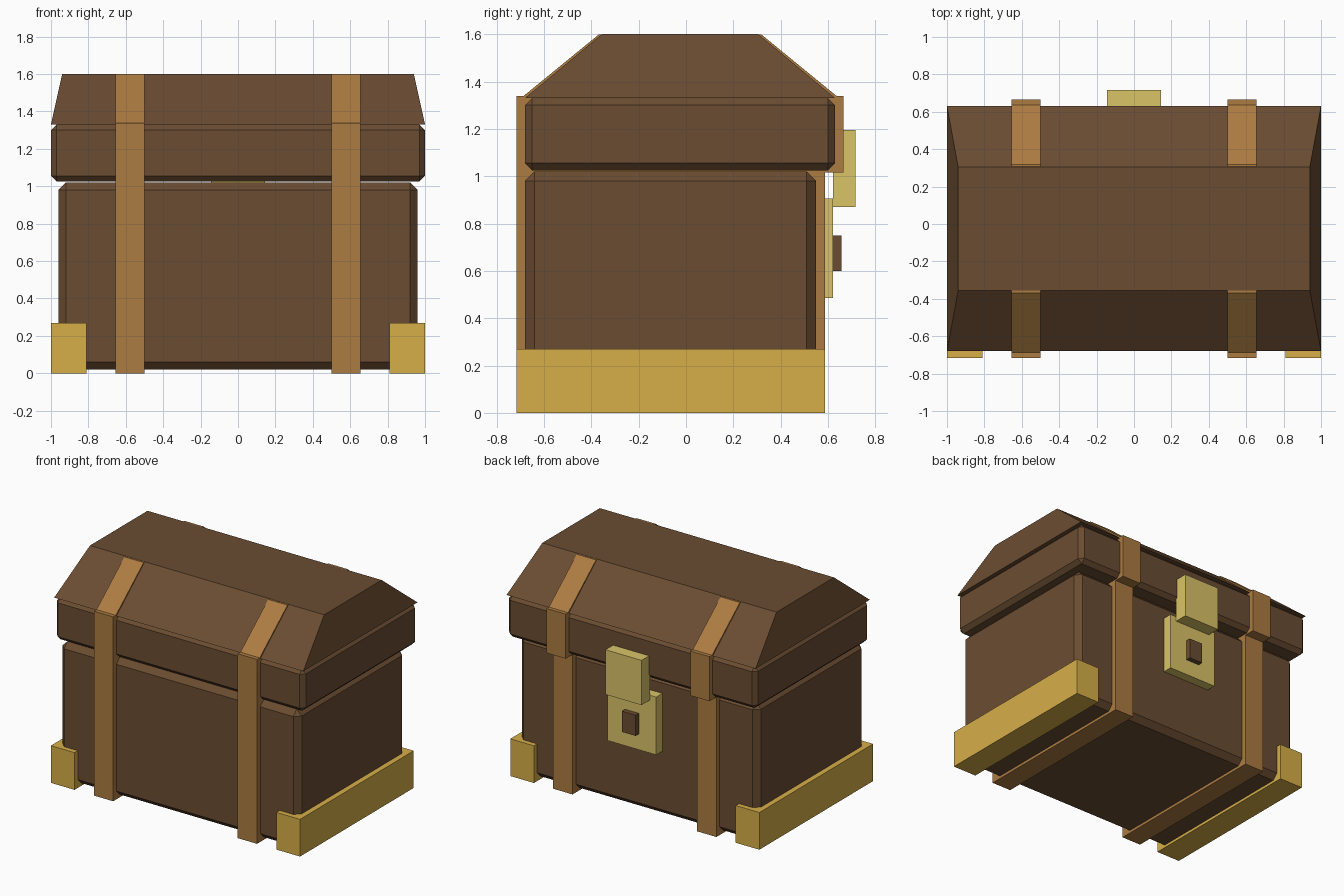
import bpy, bmesh

if "Cube" in bpy.data.objects:
    bpy.data.objects.remove(bpy.data.objects["Cube"])


def material(name, rgb):
    m = bpy.data.materials.new(name)
    m.diffuse_color = (*rgb, 1)
    m.use_nodes = True
    m.node_tree.nodes["Principled BSDF"].inputs["Base Color"].default_value = m.diffuse_color
    return m


WOOD = material("dark wood", (0.145, 0.073, 0.031))
STRAP = material("leather strap", (0.415, 0.200, 0.054))
GOLD = material("gold corner", (0.680, 0.425, 0.066))
BRASS = material("pale brass", (0.700, 0.550, 0.137))


def finish(name, bm, mat):
    bmesh.ops.recalc_face_normals(bm, faces=bm.faces)
    me = bpy.data.meshes.new(name)
    bm.to_mesh(me)
    bm.free()
    me.materials.append(mat)
    ob = bpy.data.objects.new(name, me)
    bpy.context.collection.objects.link(ob)
    return ob


def box(name, x, y, z, mat, chamfer=0):
    """Box from (min, max) ranges, optionally chamfered on every edge."""
    bm = bmesh.new()
    bmesh.ops.create_cube(bm, size=1)
    for v in bm.verts:
        v.co = [r[0] if c < 0 else r[1] for c, r in zip(v.co, (x, y, z))]
    if chamfer:
        bmesh.ops.bevel(bm, geom=bm.edges[:], offset=chamfer, segments=1,
                        affect='EDGES')
    return finish(name, bm, mat)


def prism(name, x, profile, mat):
    """Extrude a (y, z) profile along x."""
    bm = bmesh.new()
    face = bm.faces.new([bm.verts.new((x[0], *p)) for p in profile])
    ext = bmesh.ops.extrude_face_region(bm, geom=[face])
    for g in ext["geom"]:
        if isinstance(g, bmesh.types.BMVert):
            g.co.x = x[1]
    return finish(name, bm, mat)


# Chest body and lid rim
box("chest_body", (-0.96, 0.96), (-0.68, 0.55), (0.02, 1.02), WOOD, 0.04)
box("lid_rim", (-1, 1), (-0.68, 0.63), (1.025, 1.33), WOOD, 0.03)

# Sloped lid roof: a box tapered towards the top
roof = box("lid_roof", (-1, 1), (-0.68, 0.63), (1.33, 1.6), WOOD)
for v in roof.data.vertices:
    if v.co.z > 1.5:
        v.co.x *= 0.94
        v.co.y = -0.355 if v.co.y < 0 else 0.305

# Straps and corner guards, one set per side
lid_profile = [(-0.717, 1.015), (0.665, 1.015), (0.665, 1.338), (0.637, 1.338),
               (0.318, 1.599), (-0.368, 1.599), (-0.687, 1.338), (-0.717, 1.338)]
for side, s in (("left", -1), ("right", 1)):
    sx = sorted((s * 0.5, s * 0.655))
    box(side + "_body_strap", sx, (-0.717, 0.587), (0, 1.02), STRAP)
    prism(side + "_lid_strap", sx, lid_profile, STRAP)
    box(side + "_corner_guard", sorted((s * 0.81, s * 1.0)),
        (-0.717, 0.587), (0, 0.27), GOLD)

# Latch on the +y side
box("lock_plate", (-0.195, 0.195), (0.54, 0.62), (0.485, 0.905), BRASS)
box("latch_hasp", (-0.145, 0.145), (0.62, 0.717), (0.87, 1.195), BRASS)
box("keyhole", (-0.055, 0.055), (0.61, 0.657), (0.60, 0.75), WOOD)
